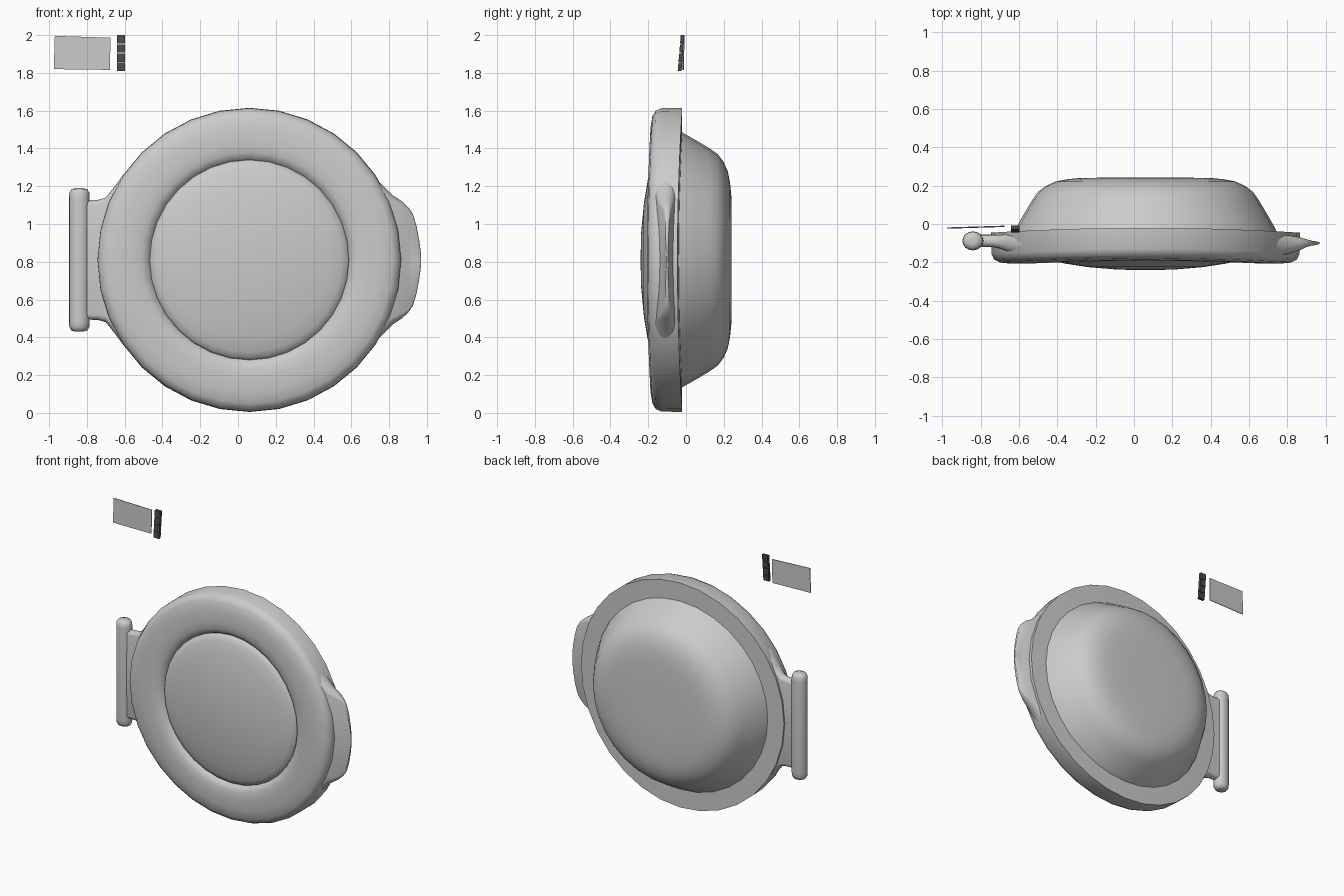
import bpy, bmesh, math
from mathutils import Vector

if "Cube" in bpy.data.objects:
    bpy.data.objects.remove(bpy.data.objects["Cube"])

CX, CZ = 0.06, 0.81   # centre of the round door


def material(name, value):
    m = bpy.data.materials.new(name)
    m.diffuse_color = (value, value, value, 1)
    m.use_nodes = True
    m.node_tree.nodes["Principled BSDF"].inputs["Base Color"].default_value = m.diffuse_color
    return m


grey = material("light grey", 0.6)
dark = material("dark grey", 0.07)


def finish(name, bm, mat, angle=40):
    bmesh.ops.recalc_face_normals(bm, faces=bm.faces)
    me = bpy.data.meshes.new(name)
    bm.to_mesh(me)
    bm.free()
    me.materials.append(mat)
    ob = bpy.data.objects.new(name, me)
    bpy.context.collection.objects.link(ob)
    bpy.ops.object.select_all(action='DESELECT')
    ob.select_set(True)
    bpy.context.view_layer.objects.active = ob
    if angle:
        bpy.ops.object.shade_smooth_by_angle(angle=math.radians(angle))
    return ob


def skin(name, rings, mat, angle=40):
    """Bridge a list of equal point loops and cap both ends."""
    bm = bmesh.new()
    loops = [[bm.verts.new(p) for p in ring] for ring in rings]
    n = len(loops[0])
    for a, b in zip(loops, loops[1:]):
        for i in range(n):
            j = (i + 1) % n
            bm.faces.new((a[i], a[j], b[j], b[i]))
    bm.faces.new(loops[0])
    bm.faces.new(loops[-1])
    return finish(name, bm, mat, angle)


def disc(name, profile, bend=0.0, n=32):
    """Turn (radius, y) points around the door axis, bowing the sides forward."""
    rings = []
    for r, y in profile:
        ring = []
        for i in range(n):
            a = 2 * math.pi * i / n
            dx = r * math.sin(a)
            ring.append((CX + dx, y - bend * (dx / 0.8) ** 2, CZ + r * math.cos(a)))
        rings.append(ring)
    return skin(name, rings, mat=grey)


def bracket(name, sections, n=32):
    """Loft rounded slabs: x, half height, centre y, half thickness."""
    rings = []
    for x, hz, yc, hy in sections:
        ring = []
        for i in range(n):
            a = 2 * math.pi * i / n
            c, s = math.cos(a), math.sin(a)
            # straight slab with half-round ends
            e = min(hy, hz)
            z = math.copysign(hz - e, c) + e * c if abs(c) > 1e-6 else 0
            ring.append((x, yc + hy * s, CZ + z))
        rings.append(ring)
    return skin(name, rings, grey, 60)


# Door frame ring
disc("door_ring", [(0.50, -0.13), (0.53, -0.158), (0.54, -0.174), (0.57, -0.187),
                   (0.62, -0.192), (0.70, -0.188), (0.76, -0.178), (0.79, -0.16),
                   (0.803, -0.13), (0.805, -0.02), (0.60, -0.02)], bend=0.025)

# Domed front window
disc("front_dome", [(0.04, -0.24), (0.15, -0.237), (0.30, -0.223), (0.42, -0.203),
                    (0.49, -0.186), (0.52, -0.172), (0.53, -0.158), (0.53, -0.12)], bend=0.012)

# Deep bowl at the back
disc("back_bowl", [(0.69, -0.06), (0.675, -0.02), (0.635, 0.05), (0.59, 0.125),
                   (0.56, 0.168), (0.52, 0.198), (0.47, 0.221), (0.41, 0.233),
                   (0.34, 0.24), (0.18, 0.242)])

# Hinge plate flaring into the ring
bracket("hinge_plate", [(-0.83, 0.315, -0.088, 0.032), (-0.74, 0.318, -0.088, 0.032),
                        (-0.70, 0.33, -0.092, 0.036), (-0.66, 0.38, -0.098, 0.044),
                        (-0.60, 0.46, -0.105, 0.055), (-0.54, 0.52, -0.105, 0.055)])

# Hinge rod with rounded ends
rod = []
for r, h in [(0.02, -0.38), (0.042, -0.374), (0.053, -0.355), (0.055, -0.33),
             (0.055, 0.33), (0.053, 0.355), (0.042, 0.374), (0.02, 0.38)]:
    rod.append([(-0.84 + r * math.cos(a * math.pi / 8),
                 -0.088 + 0.9 * r * math.sin(a * math.pi / 8), CZ + h) for a in range(16)])
skin("hinge_rod", rod, grey, 60)

# Grip lip on the opening side
bracket("grip_lip", [(0.64, 0.53, -0.11, 0.06), (0.70, 0.46, -0.11, 0.06),
                     (0.76, 0.40, -0.11, 0.056), (0.815, 0.345, -0.107, 0.047),
                     (0.865, 0.312, -0.103, 0.034), (0.90, 0.28, -0.10, 0.02),
                     (0.925, 0.245, -0.10, 0.013), (0.945, 0.18, -0.10, 0.01),
                     (0.96, 0.10, -0.10, 0.007), (0.968, 0.04, -0.10, 0.004)])


def slab(name, corners, depth, mat):
    """Thin four-cornered plate with its thickness along y."""
    skin(name, [[Vector(c) + Vector((0, d, 0)) for c in corners]
                for d in (-depth / 2, depth / 2)], mat, 0)


# Small display panel beside the buttons
slab("display_panel", [(-0.97, -0.02, 1.996), (-0.675, -0.011, 1.986),
                       (-0.678, -0.013, 1.816), (-0.975, -0.022, 1.82)], 0.005, grey)

# Leaning column of dark buttons
for k in range(4):
    z0, z1 = 1.81 + k * 0.0485, 1.81 + k * 0.0485 + 0.0445
    y0, y1 = (-0.034 + 0.085 * (z - 1.81) for z in (z0, z1))
    slab("button_%d" % (k + 1), [(-0.641, y1, z1), (-0.597, y1, z1),
                                 (-0.597, y0, z0), (-0.641, y0, z0)], 0.02, dark)
